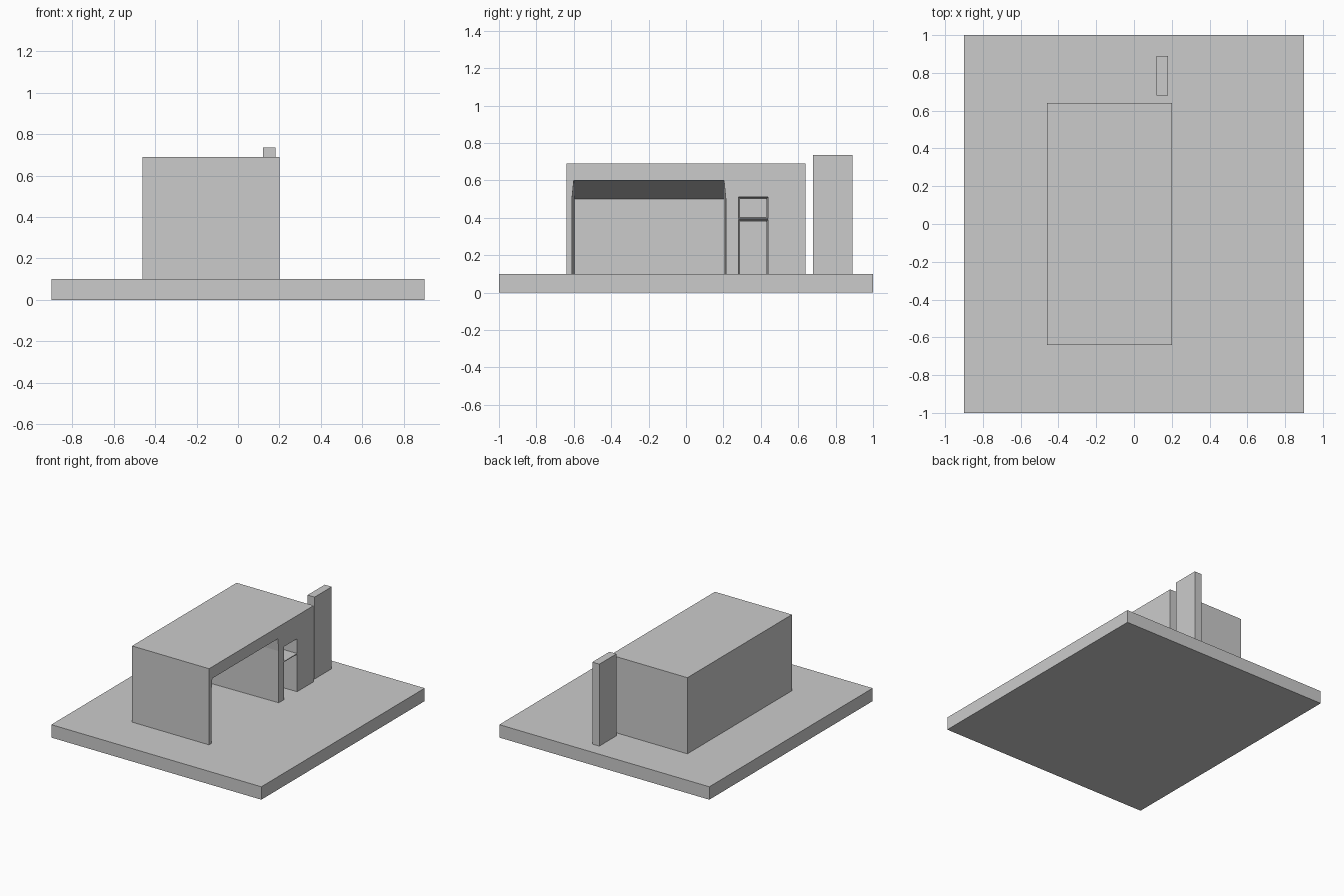
import bpy, bmesh

if "Cube" in bpy.data.objects:
    bpy.data.objects.remove(bpy.data.objects["Cube"])


def box(name, x0, x1, y0, y1, z0, z1):
    bm = bmesh.new()
    bmesh.ops.create_cube(bm, size=1)
    for v in bm.verts:
        v.co.x = x1 if v.co.x > 0 else x0
        v.co.y = y1 if v.co.y > 0 else y0
        v.co.z = z1 if v.co.z > 0 else z0
    return finish(name, bm)


def finish(name, bm):
    bmesh.ops.recalc_face_normals(bm, faces=bm.faces)
    mesh = bpy.data.meshes.new(name)
    bm.to_mesh(mesh)
    bm.free()
    ob = bpy.data.objects.new(name, mesh)
    bpy.context.collection.objects.link(ob)
    return ob


def tapered_cutter(name, outer, inner, x_out, x_in):
    """Solid lofted between two matching (y, z) outlines."""
    bm = bmesh.new()
    a = [bm.verts.new((x_out, y, z)) for y, z in outer]
    b = [bm.verts.new((x_in, y, z)) for y, z in inner]
    n = len(a)
    bm.faces.new(a)
    bm.faces.new(b[::-1])
    for i in range(n):
        j = (i + 1) % n
        bm.faces.new((a[i], b[i], b[j], a[j]))
    bmesh.ops.triangulate(bm, faces=bm.faces[2:])
    ob = finish(name, bm)
    ob.hide_render = True
    ob.hide_viewport = True
    return ob


def rect(y0, y1, z0, z1):
    return [(y0, z0), (y0, z1), (y1, z1), (y1, z0)]


# Base slab, main block and free-standing slab
box("base_slab", -0.9, 0.9, -1, 1, 0, 0.1)
house = box("building", -0.46, 0.2, -0.64, 0.64, 0.1, 0.69)
box("side_pillar", 0.12, 0.18, 0.68, 0.89, 0.1, 0.735)

# Recesses in the right wall: garage bay, door and window above the door
X_OUT, X_IN = 0.2005, -0.42
garage_outer = [(-0.61, 0.05), (-0.61, 0.5), (-0.60, 0.6),
                (0.203, 0.6), (0.213, 0.5), (0.213, 0.05)]
garage_inner = [(-0.597, 0.05), (-0.597, 0.4), (-0.597, 0.5),
                (0.203, 0.5), (0.203, 0.4), (0.203, 0.05)]
cutters = [
    tapered_cutter("garage_cutter", garage_outer, garage_inner, X_OUT, X_IN),
    tapered_cutter("door_cutter", rect(0.28, 0.438, 0.05, 0.39),
                   rect(0.29, 0.428, 0.05, 0.38), X_OUT, X_IN),
    tapered_cutter("window_cutter", rect(0.28, 0.438, 0.396, 0.51),
                   rect(0.29, 0.428, 0.4, 0.5), X_OUT, X_IN),
]
for c in cutters:
    mod = house.modifiers.new(c.name, "BOOLEAN")
    mod.operation = "DIFFERENCE"
    mod.solver = "EXACT"
    mod.object = c
